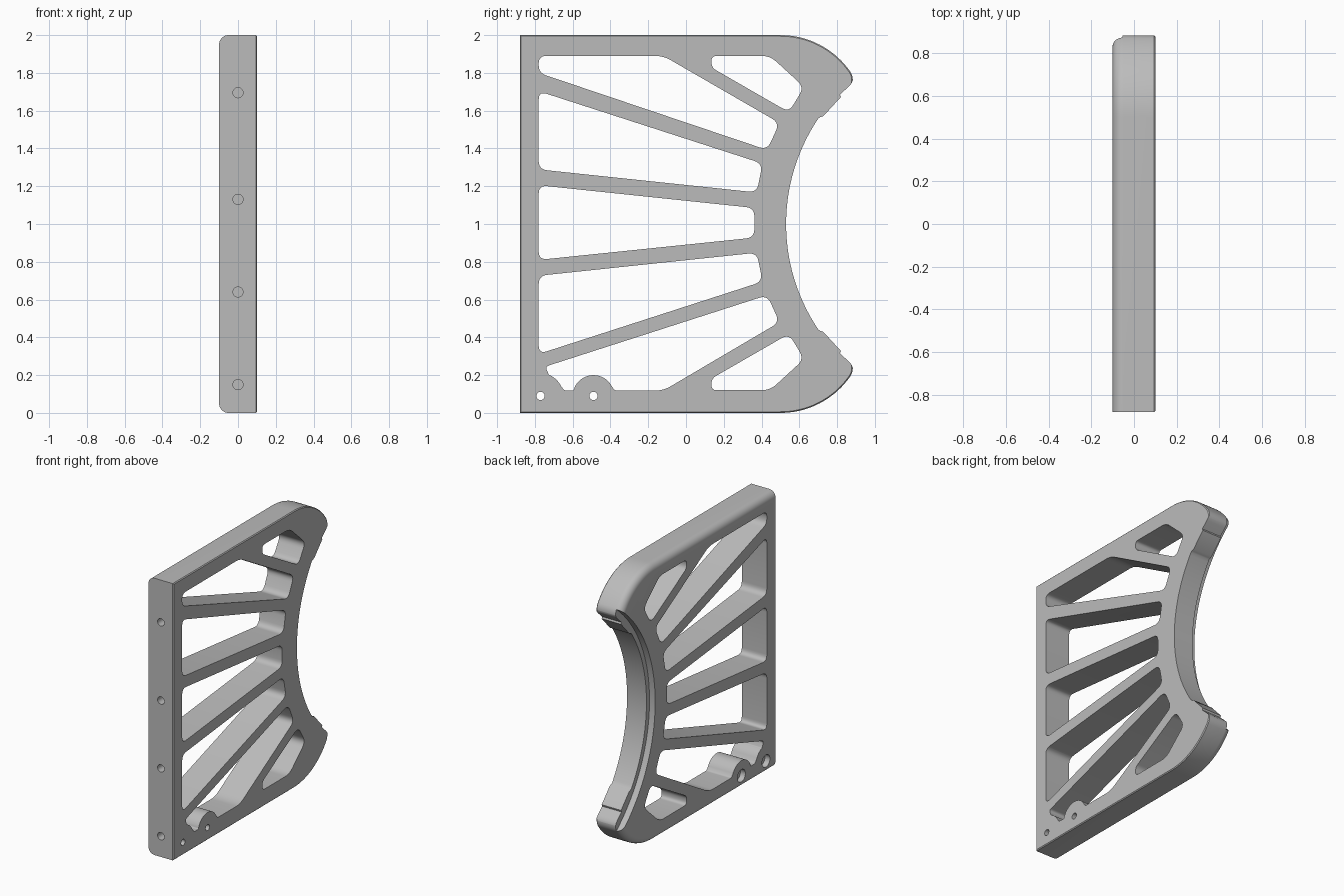
import bpy, bmesh, math
from mathutils import Vector

if "Cube" in bpy.data.objects:
    bpy.data.objects.remove(bpy.data.objects["Cube"])

grey = bpy.data.materials.new("plain_grey")
grey.use_nodes = True
grey.diffuse_color = (0.5, 0.5, 0.5, 1)
grey.node_tree.nodes["Principled BSDF"].inputs["Base Color"].default_value = (0.5, 0.5, 0.5, 1)


def prism(name, points, x0, x1):
    """Extrude a (y, z) outline along x."""
    bm = bmesh.new()
    face = bm.faces.new([bm.verts.new((x0, y, z)) for y, z in points])
    new = bmesh.ops.extrude_face_region(bm, geom=[face])["geom"]
    bmesh.ops.translate(bm, vec=(x1 - x0, 0, 0),
                        verts=[v for v in new if isinstance(v, bmesh.types.BMVert)])
    bmesh.ops.recalc_face_normals(bm, faces=bm.faces[:])
    mesh = bpy.data.meshes.new(name)
    bm.to_mesh(mesh)
    bm.free()
    mesh.materials.append(grey)
    obj = bpy.data.objects.new(name, mesh)
    bpy.context.collection.objects.link(obj)
    return obj


def arc(cy, cz, r, a0, a1, n):
    """Points on a circle, angles in degrees from +y towards +z."""
    angles = [math.radians(a0 + (a1 - a0) * i / n) for i in range(n + 1)]
    return [(cy + r * math.cos(a), cz + r * math.sin(a)) for a in angles]


def rounded(points, trim=0.045, steps=6):
    """Round every corner of a polygon."""
    result = []
    pts = [Vector(p) for p in points]
    for i, p in enumerate(pts):
        a, b = pts[i - 1] - p, pts[(i + 1) % len(pts)] - p
        t = min(trim, 0.45 * a.length, 0.45 * b.length)
        s, e = p + a.normalized() * t, p + b.normalized() * t
        for k in range(steps + 1):
            u = k / steps
            result.append(s * (1 - u) ** 2 + p * 2 * u * (1 - u) + e * u * u)
    return result


def mirror(points, total):
    return [(y, total - z) for y, z in reversed(points)]


def cut(body, cutter):
    mod = body.modifiers.new("cut", "BOOLEAN")
    mod.operation = "DIFFERENCE"
    mod.solver = "EXACT"
    mod.object = cutter
    bpy.context.view_layer.objects.active = body
    bpy.ops.object.modifier_apply(modifier=mod.name)
    bpy.data.objects.remove(cutter)


# Plate: straight front, curved back corners
corner = arc(0.5, 0.45, 0.45, -90, -35, 18) + arc(0.803, 0.238, 0.08, -35, 0, 8)[1:]
outline = [(-0.88, 0)] + corner + mirror(corner, 2) + [(-0.88, 2)]
plate = prism("fan_bracket", outline, -0.1, 0.1)


# Rounded outer rim on one side, fine chamfer on the other
def rim(bm, x, keep_front):
    return [e for e in bm.edges
            if all(abs(v.co.x - x) < 1e-4 for v in e.verts)
            and (keep_front or any(v.co.y > -0.87 for v in e.verts))]


bm = bmesh.new()
bm.from_mesh(plate.data)
bmesh.ops.bevel(bm, geom=rim(bm, -0.1, False), offset=0.05, segments=8,
                profile=0.5, affect="EDGES", clamp_overlap=False)
bmesh.ops.bevel(bm, geom=rim(bm, 0.1, True), offset=0.006, segments=1,
                affect="EDGES", clamp_overlap=False)
bm.to_mesh(plate.data)
bm.free()

# Concave back with small steps at both tips
tip = [(1.2, 0.238), (0.883, 0.24), (0.876, 0.256), (0.862, 0.272), (0.815, 0.315),
       (0.82, 0.328), (0.728, 0.428), (0.71, 0.435)]
saddle = arc(1.53, 1.0, 1.0, 214, 146, 60)
cut(plate, prism("saddle_cutter", tip + saddle + mirror(tip, 2), -0.3, 0.3))

# Ledge behind the saddle
cut(plate, prism("ledge_cutter", arc(1.53, 1.0, 1.035, 90, 270, 150), -0.3, -0.055))

# Window openings between the spokes
top_window = [(-0.78, 1.89), (-0.12, 1.89), (0.495, 1.535), (0.43, 1.392), (-0.78, 1.8)]
upper_window = [(-0.78, 1.703), (0.405, 1.32), (0.375, 1.167), (-0.78, 1.289)]
middle_window = [(-0.78, 1.205), (0.362, 1.085), (0.362, 0.928), (-0.78, 0.81)]
tip_window = [(0.135, 1.89), (0.445, 1.89), (0.625, 1.725), (0.545, 1.592), (0.135, 1.828)]
# The lowest window flows over two bosses
bottom_window = ([(-0.12, 0.118), (0.495, 0.48), (0.43, 0.623), (-0.745, 0.245), (-0.725, 0.2)]
                 + arc(-0.77, 0.09, 0.12, 62, 28, 5)
                 + [(-0.645, 0.118), (-0.595, 0.118)]
                 + arc(-0.49, 0.09, 0.11, 155, 25, 14) + [(-0.375, 0.118)])
windows = [top_window, upper_window, middle_window, mirror(upper_window, 2.015),
           bottom_window, tip_window, mirror(tip_window, 2.01)]
for w in windows:
    cut(plate, prism("window_cutter", rounded(w), -0.3, 0.3))

# Pin holes through the bosses, counterbored on one side
for y in (-0.77, -0.49):
    cut(plate, prism("pin_cutter", arc(y, 0.09, 0.022, 0, 345, 23), -0.3, 0.3))
    cut(plate, prism("counterbore_cutter", arc(y, 0.09, 0.045, 0, 345, 23), -0.3, -0.06))

# Blind screw holes in the front edge
for z in (0.15, 0.64, 1.13, 1.695):
    screw = prism("screw_cutter", arc(0, 0, 0.027, 0, 345, 23), -0.08, 0.08)
    screw.rotation_euler = (0, 0, math.pi / 2)
    screw.location = (0, -0.88, z)
    bpy.context.view_layer.update()
    cut(plate, screw)

# Smooth curves, sharp edges
bpy.ops.object.select_all(action="DESELECT")
plate.select_set(True)
bpy.context.view_layer.objects.active = plate
bpy.ops.object.shade_smooth_by_angle(angle=math.radians(30))
